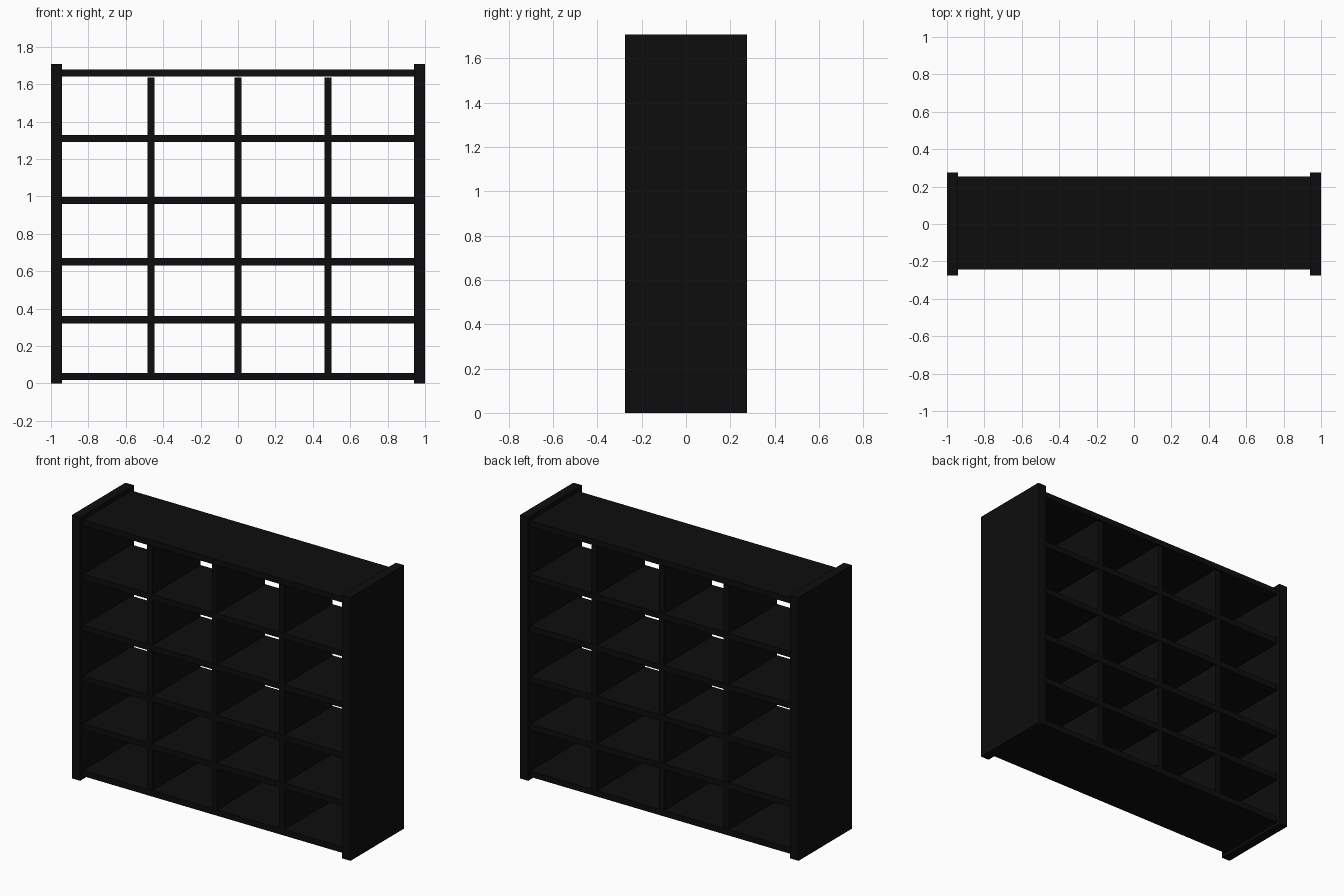
import bpy

if "Cube" in bpy.data.objects:
    bpy.data.objects.remove(bpy.data.objects["Cube"], do_unlink=True)

# Single near-black finish
black = bpy.data.materials.new("black_finish")
black.use_nodes = True
colour = (0.004, 0.004, 0.004, 1)
black.diffuse_color = colour
black.node_tree.nodes["Principled BSDF"].inputs["Base Color"].default_value = colour


def board(name, x, y, z):
    """Box spanning the given (low, high) ranges."""
    spans = (x, y, z)
    centre = [(a + b) / 2 for a, b in spans]
    bpy.ops.mesh.primitive_cube_add(size=1, location=centre)
    ob = bpy.context.object
    ob.name = name
    ob.scale = [b - a for a, b in spans]
    bpy.ops.object.transform_apply(location=False, rotation=False, scale=True)
    ob.data.materials.append(black)
    return ob


SIDE = 0.06          # side panel thickness
HALF = 0.019         # half thickness of shelves and dividers
DEPTH = (-0.243, 0.254)

# Tall side panels, deeper than the shelves
board("right_side_panel", (-1, -1 + SIDE), (-0.275, 0.275), (0, 1.707))
board("left_side_panel", (1 - SIDE, 1), (-0.275, 0.275), (0, 1.707))

# Horizontal shelves between the sides
shelves = {"bottom_shelf": 0.037, "shelf_1": 0.34, "shelf_2": 0.65,
           "shelf_3": 0.978, "shelf_4": 1.31, "top_shelf": 1.66}
for name, z in shelves.items():
    board(name, (-1 + SIDE, 1 - SIDE), DEPTH, (z - HALF, z + HALF))

# Upright dividers, stopping just short of the top shelf
dividers = {"right_divider": -0.465, "middle_divider": 0, "left_divider": 0.482}
for name, x in dividers.items():
    board(name, (x - HALF, x + HALF), (DEPTH[0] + 0.002, DEPTH[1] - 0.002), (0.04, 1.636))
